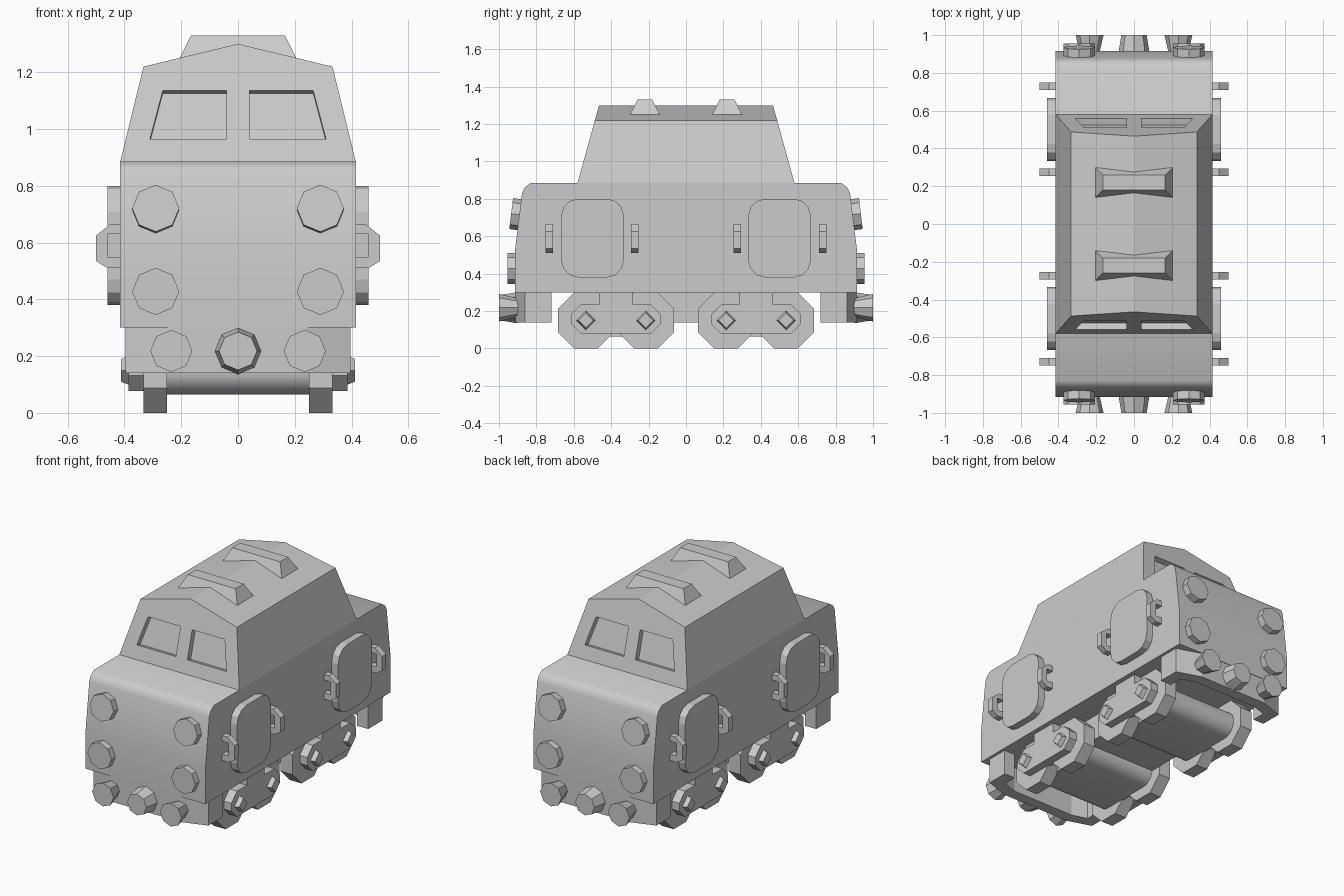
import bpy, bmesh, math
from mathutils import Vector

cube = bpy.data.objects.get("Cube")
if cube:
    bpy.data.objects.remove(cube, do_unlink=True)

GREY = (0.6, 0.6, 0.6, 1)
paint = bpy.data.materials.new("plain grey")
paint.use_nodes = True
paint.diffuse_color = GREY
paint.node_tree.nodes["Principled BSDF"].inputs["Base Color"].default_value = GREY


def loft(name, ring_a, ring_b, smooth=False):
    """Closed solid between two matching rings of points."""
    bm = bmesh.new()
    a = [bm.verts.new(p) for p in ring_a]
    b = [bm.verts.new(p) for p in ring_b]
    bm.faces.new(a)
    bm.faces.new(b)
    for i in range(len(a)):
        j = (i + 1) % len(a)
        bm.faces.new((a[i], a[j], b[j], b[i]))
    bmesh.ops.recalc_face_normals(bm, faces=bm.faces)
    mesh = bpy.data.meshes.new(name)
    bm.to_mesh(mesh)
    bm.free()
    obj = bpy.data.objects.new(name, mesh)
    bpy.context.collection.objects.link(obj)
    mesh.materials.append(paint)
    if smooth:
        bpy.ops.object.select_all(action="DESELECT")
        obj.select_set(True)
        bpy.context.view_layer.objects.active = obj
        bpy.ops.object.shade_smooth_by_angle(angle=math.radians(50))
    return obj


def along_x(name, pts, lo, hi, smooth=False):
    return loft(name, [(lo, y, z) for y, z in pts], [(hi, y, z) for y, z in pts], smooth)


def along_z(name, pts, lo, hi):
    return loft(name, [(x, y, lo) for x, y in pts], [(x, y, hi) for x, y in pts])


def polygon(cy, cz, r, n=8, turn=0.0):
    return [(cy + r * math.cos(math.tau * i / n + turn),
             cz + r * math.sin(math.tau * i / n + turn)) for i in range(n)]


def rounded(cy, cz, hy, hz, r, steps):
    """Rectangle with rounded or chamfered corners."""
    pts = []
    for k, (sy, sz) in enumerate([(1, 1), (-1, 1), (-1, -1), (1, -1)]):
        for i in range(steps + 1):
            t = math.pi / 2 * (k + i / steps)
            pts.append((cy + sy * (hy - r) + r * math.cos(t),
                        cz + sz * (hz - r) + r * math.sin(t)))
    return pts


def lamp(name, base, direction, length, r0, r1):
    """Octagonal lamp or buffer with a corner pointing up."""
    d = Vector(direction).normalized()
    side = Vector((1, 0, 0))
    up = side.cross(d)
    rings = []
    for r, shift in ((r0, 0), (r1, length)):
        c = Vector(base) + d * shift
        rings.append([c + side * u + up * v for u, v in polygon(0, 0, r)])
    return loft(name, *rings)


# Lower hull: side profile with rounded shoulders
half = [(0.915, 0.30), (0.915, 0.52), (0.877, 0.83), (0.862, 0.862), (0.83, 0.885)]
profile = half + [(-y, z) for y, z in reversed(half)]
along_x("lower_hull", profile, -0.415, 0.415, True)

# Cab: gabled section whose ends lean inward
SLOPE = 0.277


def lean(z):
    return 0.58 - SLOPE * (z - 0.885)


gable = [(-0.415, 0.885), (0.415, 0.885), (0.333, 1.22), (0, 1.30), (-0.333, 1.22)]
cab = loft("cab", [(x, -lean(z), z) for x, z in gable], [(x, lean(z), z) for x, z in gable])

# Recessed cab windows at both ends
pane = [(0.04, 0.965), (0.31, 0.965), (0.265, 1.135), (0.04, 1.135)]
for sy in (-1, 1):
    normal = Vector((0, sy, SLOPE)).normalized()
    for sx in (-1, 1):
        flat = [Vector((sx * x, sy * lean(z), z)) for x, z in pane]
        cutter = loft("window_cutter", [p + normal * 0.05 for p in flat],
                      [p - normal * 0.035 for p in flat])
        cutter.hide_render = True
        cut = cab.modifiers.new("window", "BOOLEAN")
        cut.operation = "DIFFERENCE"
        cut.solver = "EXACT"
        cut.object = cutter
        bpy.context.view_layer.objects.active = cab
        bpy.ops.object.modifier_apply(modifier=cut.name)
        bpy.data.objects.remove(cutter, do_unlink=True)

# Tapered roof vents
corners = [(-1, -1), (1, -1), (1, 1), (-1, 1)]
for cy in (-0.22, 0.22):
    loft("roof_vent",
         [(u * 0.205, cy + v * 0.08, 1.25) for u, v in corners],
         [(u * 0.165, cy + v * 0.04, 1.33) for u, v in corners])

# Central underframe
along_z("underframe", [(u * 0.25, v * 0.25) for u, v in corners], 0.14, 0.30)

for s in (-1, 1):
    # Wrap-round skirt with angled corners
    outer = [(0.397, 0.72), (0.397, 0.86), (0.24, 0.912)]
    inner = [(0.32, 0.72), (0.32, 0.81), (0.22, 0.84)]
    right = outer + [(-x, y) for x, y in reversed(outer)]
    back = [(-x, y) for x, y in inner] + list(reversed(inner))
    along_z("end_skirt", [(x, s * y) for x, y in right + back], 0.14, 0.30)

    # End lamps and buffers
    for sx in (-1, 1):
        lamp("upper_lamp", (sx * 0.29, s * 0.885, 0.715), (0, s, 0.12), 0.05, 0.083, 0.083)
        lamp("lower_lamp", (sx * 0.29, s * 0.90, 0.428), (0, s, 0), 0.055, 0.083, 0.083)
        lamp("side_buffer", (sx * 0.235, s * 0.87, 0.218), (0, s, 0), 0.13, 0.043, 0.074)
    lamp("centre_buffer", (0, s * 0.90, 0.218), (0, s, 0), 0.10, 0.083, 0.067)

    # Bogie drum spanning both axles
    along_x("bogie_drum", rounded(s * 0.375, 0.15, 0.245, 0.085, 0.084, 6), -0.26, 0.26, True)

    for sx in (-1, 1):
        # Wheels with square axle caps
        for cy in (0.215, 0.535):
            along_x("wheel", polygon(s * cy, 0.15, 0.163, 8, math.pi / 8),
                    sx * 0.25, sx * 0.333)
            loft("axle_cap",
                 [(sx * 0.38, y, z) for y, z in polygon(s * cy, 0.15, 0.053, 4)],
                 [(sx * 0.412, y, z) for y, z in polygon(s * cy, 0.15, 0.04, 4)])

        # Bogie side frame and its hanger
        along_x("bogie_frame", rounded(s * 0.375, 0.157, 0.24, 0.08, 0.055, 1),
                sx * 0.32, sx * 0.385)
        along_x("bogie_hanger", rounded(s * 0.375, 0.25, 0.088, 0.055, 0.002, 1),
                sx * 0.32, sx * 0.385)

        # Side doors
        along_x("side_door", rounded(s * 0.50, 0.59, 0.167, 0.21, 0.09, 3),
                sx * 0.40, sx * 0.46)

        # Bracket handles either side of each door
        hook = [(0.41, 0.665), (0.45, 0.665), (0.50, 0.625), (0.50, 0.535), (0.46, 0.51),
                (0.41, 0.51), (0.41, 0.55), (0.46, 0.55), (0.46, 0.63), (0.41, 0.63)]
        for cy in (0.275, 0.73):
            loft("door_handle",
                 [(sx * x, s * cy - 0.02, z) for x, z in hook],
                 [(sx * x, s * cy + 0.02, z) for x, z in hook])
